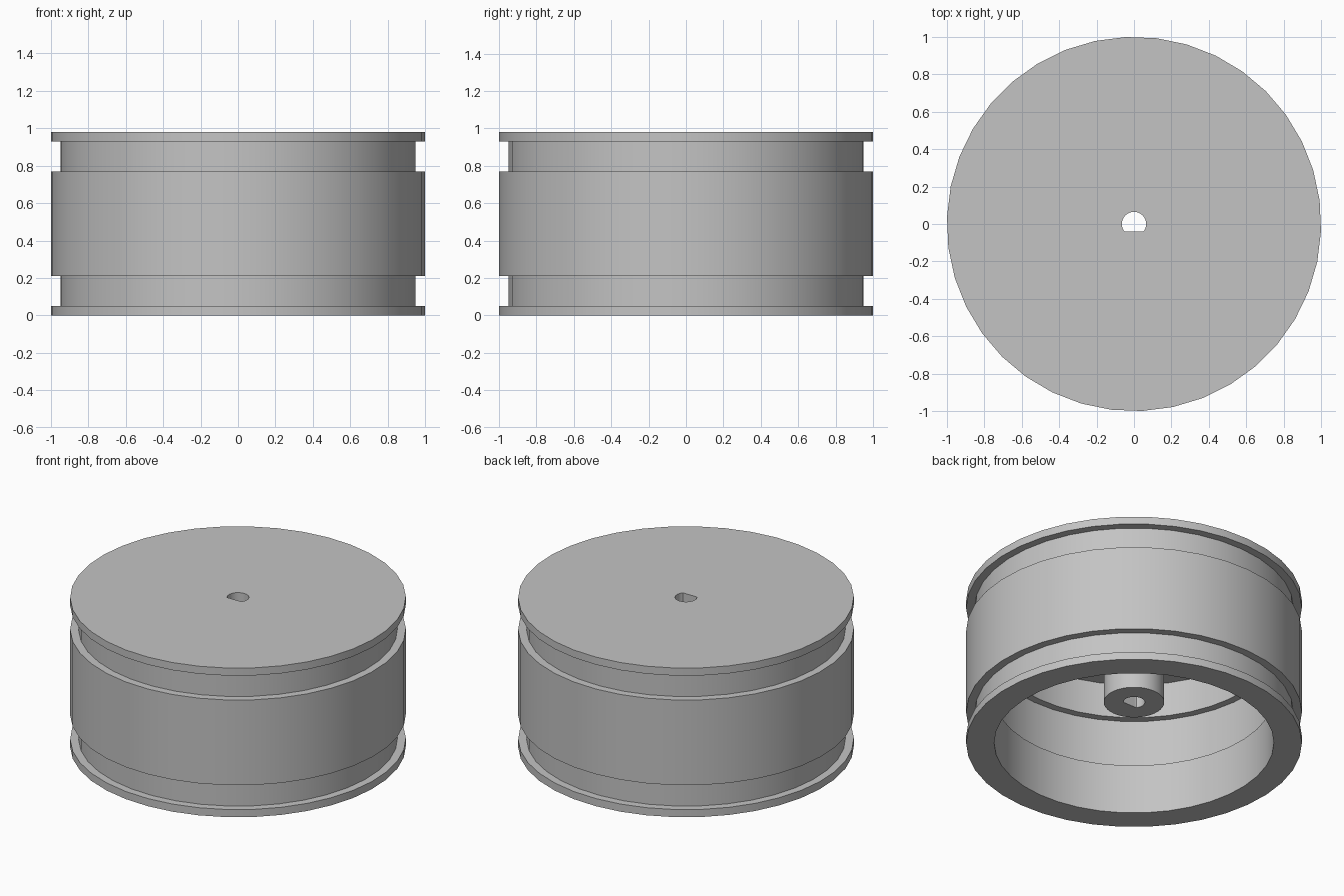
import bpy
import bmesh
import math

default_cube = bpy.data.objects.get("Cube")
if default_cube:
    bpy.data.objects.remove(default_cube, do_unlink=True)

SIDES = 38
PHASE = math.radians(-2.2)
HEIGHT = 0.98
BORE_R, BORE_FLAT = 0.065, -0.04
HUB_R, HUB_Z = 0.18, 0.28
WALL_R, RECESS_R, GROOVE_R = 0.833, 0.88, 0.95
CEILING = 0.88

# Single grey plastic
grey = bpy.data.materials.new("grey plastic")
grey.use_nodes = True
colour = (0.55, 0.55, 0.55, 1)
grey.diffuse_color = colour
grey.node_tree.nodes["Principled BSDF"].inputs["Base Color"].default_value = colour


def lathe(name, profile, material):
    """Spin a closed (radius, z) profile about z; the shaft bore gets a flat."""
    bm = bmesh.new()
    rings = []
    for r, z in profile:
        ring = []
        for i in range(SIDES):
            a = PHASE + math.tau * i / SIDES
            x, y = r * math.cos(a), r * math.sin(a)
            if r == BORE_R:
                y = max(y, BORE_FLAT)
            ring.append(bm.verts.new((x, y, z)))
        rings.append(ring)
    for lower, upper in zip(rings, rings[1:] + rings[:1]):
        for i in range(SIDES):
            j = (i + 1) % SIDES
            bm.faces.new((lower[i], lower[j], upper[j], upper[i]))
    bmesh.ops.recalc_face_normals(bm, faces=bm.faces)
    mesh = bpy.data.meshes.new(name)
    bm.to_mesh(mesh)
    bm.free()
    mesh.materials.append(material)
    obj = bpy.data.objects.new(name, mesh)
    bpy.context.collection.objects.link(obj)
    return obj


# Outer barrel: two flanges, two tyre grooves and a wide middle band
lower_half = [(1, 0), (1, 0.05), (GROOVE_R, 0.05), (GROOVE_R, 0.21), (1, 0.21)]
outer = lower_half + [(r, HEIGHT - z) for r, z in reversed(lower_half)]

# Shaft bore, hub and the hollow underside with its shallow recess
bore_and_hub = [(BORE_R, HEIGHT), (BORE_R, HUB_Z), (HUB_R, HUB_Z), (HUB_R, CEILING)]
recess = [(WALL_R, 0.655), (RECESS_R, 0.655), (RECESS_R, 0.325), (WALL_R, 0.325)]
inner = bore_and_hub + [(WALL_R, CEILING)] + recess + [(WALL_R, 0)]

wheel = lathe("wheel_rim_with_hub", outer + inner, grey)

bpy.ops.object.select_all(action="DESELECT")
wheel.select_set(True)
bpy.context.view_layer.objects.active = wheel
bpy.ops.object.shade_smooth_by_angle(angle=math.radians(30))
